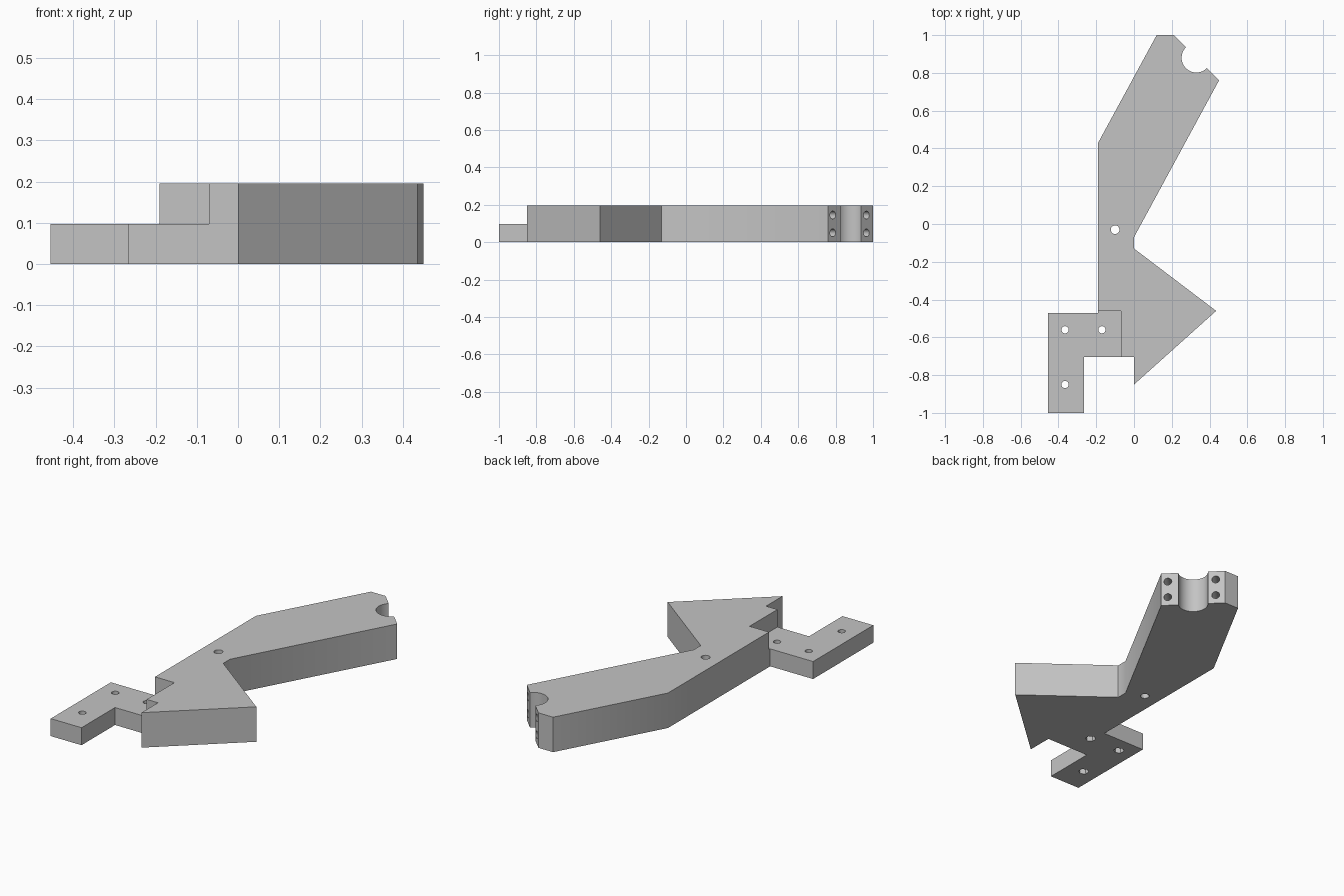
import bpy, bmesh, math
from mathutils import Vector

if "Cube" in bpy.data.objects:
    bpy.data.objects.remove(bpy.data.objects["Cube"], do_unlink=True)

THICK, STEP = 0.195, 0.0975

grey = bpy.data.materials.new("plain grey")
grey.use_nodes = True
colour = (0.55, 0.55, 0.55, 1)
grey.diffuse_color = colour
grey.node_tree.nodes["Principled BSDF"].inputs["Base Color"].default_value = colour


def prism(name, outline, z0, z1):
    """Extrude a flat outline between two heights."""
    bm = bmesh.new()
    base = bm.faces.new([bm.verts.new((x, y, z0)) for x, y in outline])
    top = bmesh.ops.extrude_face_region(bm, geom=[base])["geom"]
    bmesh.ops.translate(bm, vec=(0, 0, z1 - z0),
                        verts=[v for v in top if isinstance(v, bmesh.types.BMVert)])
    bmesh.ops.recalc_face_normals(bm, faces=bm.faces)
    mesh = bpy.data.meshes.new(name)
    bm.to_mesh(mesh)
    bm.free()
    mesh.materials.append(grey)
    obj = bpy.data.objects.new(name, mesh)
    bpy.context.collection.objects.link(obj)
    return obj


def drill(name, centre, axis, radius, depth, sides=32):
    """Cylinder cutter centred on a point, reaching depth both ways."""
    bpy.ops.mesh.primitive_cylinder_add(
        vertices=sides, radius=radius, depth=2 * depth, location=centre,
        rotation=Vector(axis).to_track_quat("Z", "Y").to_euler())
    obj = bpy.context.object
    obj.name = name
    obj.data.materials.append(grey)
    return obj


# Half-round notch in the slanted end
notch = [(0.33 + 0.078 * math.cos(a), 0.88 + 0.078 * math.sin(a))
         for a in (math.radians(135 + 180 * i / 32) for i in range(33))]

# Bracket silhouette: arm, pointed wing and L-shaped foot
outline = [(0.12, 1.0), (0.21, 1.0)] + notch + [
    (0.45, 0.76), (0, -0.07), (0, -0.13), (0.435, -0.46), (0, -0.85),
    (0, -0.705), (-0.265, -0.705), (-0.265, -1), (-0.455, -1),
    (-0.455, -0.47), (-0.19, -0.47), (-0.19, 0.43)]
bracket = prism("bracket", outline, 0, THICK)

# Step that thins the foot to half height
cutters = [prism("foot_step_cutter",
                 [(-1, -2), (-0.07, -2), (-0.07, -0.46), (-1, -0.46)], STEP, 1)]

# Through hole in the arm
cutters.append(drill("arm_hole_cutter", (-0.1, -0.03, 0.1), (0, 0, 1), 0.023, 0.3))

# Foot screw holes with hexagonal nut pockets underneath
for x, y in [(-0.365, -0.56), (-0.17, -0.56), (-0.365, -0.85)]:
    cutters.append(drill("foot_hole_cutter", (x, y, 0.1), (0, 0, 1), 0.019, 0.3))
    cutters.append(drill("nut_pocket_cutter", (x, y, 0), (0, 0, 1), 0.028, 0.04, 6))

# Blind screw holes in the slanted end
for x, y in [(0.245, 0.965), (0.425, 0.785)]:
    for z in (0.05, 0.145):
        cutters.append(drill("end_hole_cutter", (x, y, z), (1, 1, 0), 0.021, 0.15))

for cutter in cutters:
    mod = bracket.modifiers.new("cut", "BOOLEAN")
    mod.operation = "DIFFERENCE"
    mod.solver = "EXACT"
    mod.object = cutter

# Apply the cuts and discard the cutters
bpy.ops.object.select_all(action="DESELECT")
bracket.select_set(True)
bpy.context.view_layer.objects.active = bracket
for mod in list(bracket.modifiers):
    bpy.ops.object.modifier_apply(modifier=mod.name)
for cutter in cutters:
    bpy.data.objects.remove(cutter, do_unlink=True)

bpy.ops.object.shade_smooth_by_angle(angle=math.radians(30))
